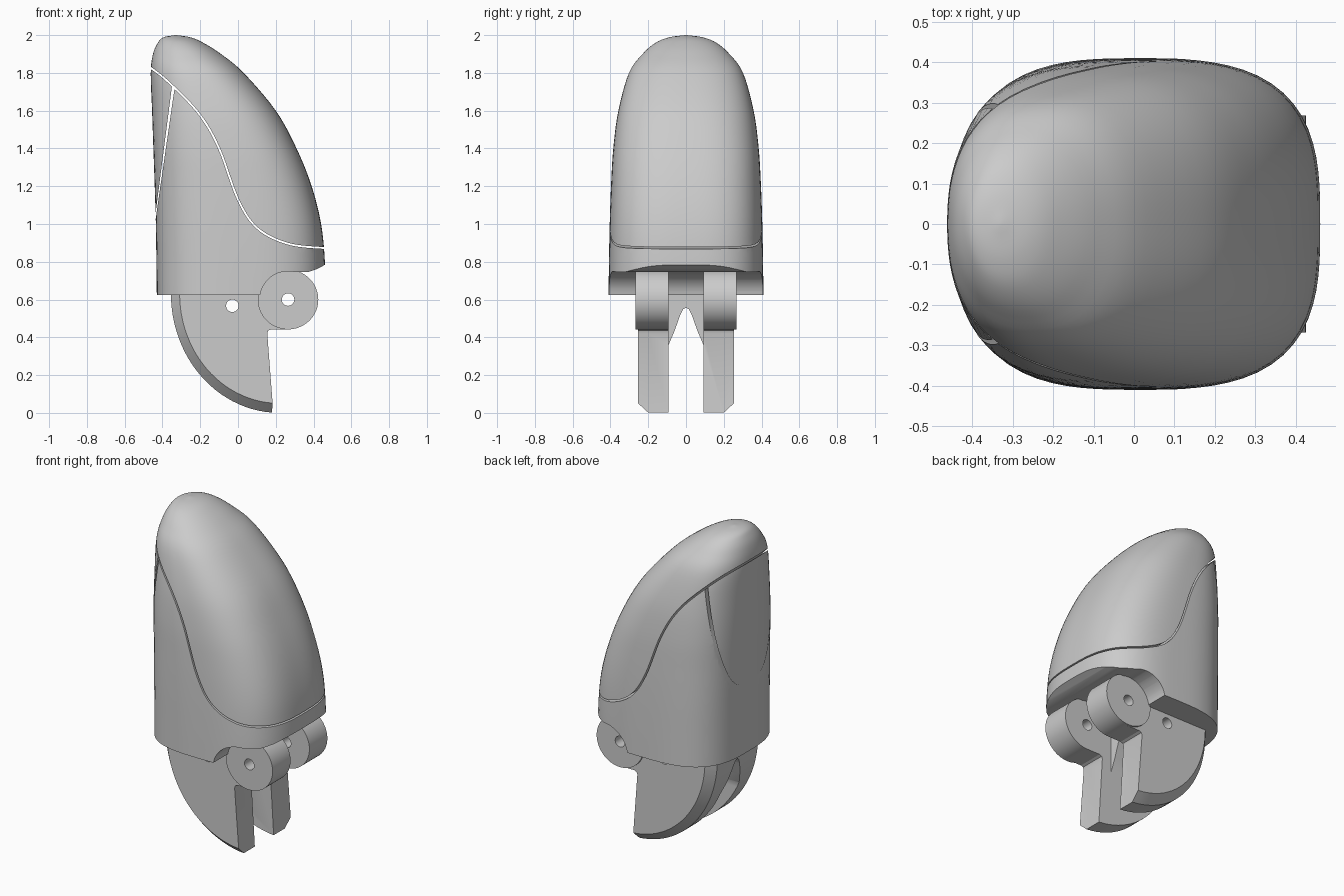
import bpy, bmesh
from math import sin, cos, radians, pi
from mathutils import Vector

cube = bpy.data.objects.get("Cube")
if cube:
    bpy.data.objects.remove(cube, do_unlink=True)

grey = bpy.data.materials.new("plain grey")
grey.use_nodes = True
COLOUR = (0.6, 0.6, 0.6, 1)
grey.diffuse_color = COLOUR
grey.node_tree.nodes["Principled BSDF"].inputs["Base Color"].default_value = COLOUR


def loft(name, rings):
    """Skin a list of equal-length closed rings and cap both ends."""
    bm = bmesh.new()
    loops = [[bm.verts.new(p) for p in ring] for ring in rings]
    n = len(loops[0])
    for a, b in zip(loops, loops[1:]):
        for i in range(n):
            j = (i + 1) % n
            bm.faces.new((a[i], a[j], b[j], b[i]))
    bm.faces.new(loops[0][::-1])
    bm.faces.new(loops[-1])
    bmesh.ops.recalc_face_normals(bm, faces=bm.faces)
    mesh = bpy.data.meshes.new(name)
    bm.to_mesh(mesh)
    bm.free()
    obj = bpy.data.objects.new(name, mesh)
    bpy.context.collection.objects.link(obj)
    mesh.materials.append(grey)
    return obj


def prism_y(name, pts, y0=-1, y1=1):
    return loft(name, [[(x, y, z) for x, z in pts] for y in (y0, y1)])


def prism_x(name, pts, x0=-1, x1=1):
    return loft(name, [[(x, y, z) for y, z in pts] for x in (x0, x1)])


def arc(cx, cz, rx, rz, a0, a1, n):
    return [(cx + rx * cos(radians(a0 + (a1 - a0) * i / n)),
             cz + rz * sin(radians(a0 + (a1 - a0) * i / n))) for i in range(n + 1)]


def spline(pts, steps):
    """Catmull-Rom curve through points of any dimension."""
    pts = [Vector(p) for p in pts]
    pts = [2 * pts[0] - pts[1]] + pts + [2 * pts[-1] - pts[-2]]
    out = []
    for p0, p1, p2, p3 in zip(pts, pts[1:], pts[2:], pts[3:]):
        for s in range(steps):
            t = s / steps
            out.append(0.5 * (2 * p1 + (p2 - p0) * t + (2 * p0 - 5 * p1 + 4 * p2 - p3) * t * t
                              + (3 * p1 - p0 - 3 * p2 + p3) * t ** 3))
    return out + [pts[-2]]


def cut(obj, *cutters):
    bpy.context.view_layer.objects.active = obj
    for c in cutters:
        m = obj.modifiers.new("cut", 'BOOLEAN')
        m.operation, m.solver, m.object = 'DIFFERENCE', 'EXACT', c
        bpy.ops.object.modifier_apply(modifier=m.name)


def smooth(obj, angle=35):
    bpy.ops.object.select_all(action='DESELECT')
    obj.select_set(True)
    bpy.context.view_layer.objects.active = obj
    bpy.ops.object.shade_smooth_by_angle(angle=radians(angle))


# Fingertip body: left x, right x, half width, corner squareness, height
stations = [(-.43, .46, .41, 3, .625), (-.432, .46, .408, 3, .8), (-.435, .44, .404, 3, 1),
            (-.441, .39, .397, 2.9, 1.2), (-.448, .31, .385, 2.8, 1.4),
            (-.455, .2, .358, 2.6, 1.6), (-.462, .03, .302, 2.4, 1.8),
            (-.45, -.09, .23, 2.2, 1.9), (-.424, -.185, .16, 2.1, 1.96),
            (-.395, -.25, .09, 2, 1.988), (-.335, -.325, .006, 2, 2)]


def section(s, n=80):
    xl, xr, w, power, z = s
    ring = []
    for i in range(n):
        c, d = cos(2 * pi * i / n), sin(2 * pi * i / n)
        r = (abs(c) ** power + abs(d) ** power) ** (-1 / power)
        ring.append(((xl + xr) / 2 + (xr - xl) / 2 * r * c, w * r * d, z))
    return ring


body = loft("fingertip_shell", [section(s) for s in spline(stations, 5)])

# Seam between pad and shell, nail seam, and hinge clearance
seam = spline([(-.6, 1.9), (-.46, 1.825), (-.34, 1.725), (-.2, 1.575), (-.1, 1.4), (0, 1.13),
               (.1, .98), (.25, .9), (.42, .875), (.6, .875)], 6)
upper, lower = [], []
for i, p in enumerate(seam):
    d = seam[min(i + 1, len(seam) - 1)] - seam[max(i - 1, 0)]
    side = Vector((-d.y, d.x)).normalized() * .005
    upper.append(p + side)
    lower.append(p - side)
seam_cutter = prism_y("seam_cutter", upper + lower[::-1])
nail_cutter = prism_y("nail_cutter", [(-.349, 1.735), (-.335, 1.725), (-.447, .95), (-.45, .95)])
HX, HZ = .265, .6
clearance = prism_y("clearance_cutter", [(.115, .5)] + arc(HX, HZ, .15, .15, 180, 75, 12)
                    + [(.37, .745), (.42, .762), (.6, .86), (.6, .5)])
cut(body, clearance, seam_cutter, nail_cutter)

# Knuckle bracket: curved back with bevelled outer sides
def bracket_ring(y, scale):
    back = arc(.22, .63, .575 * scale, .63 * scale, 180, 266, 24)
    front = [(.155, .42), (.16, .435), (.175, .442), (HX, .442), (HX, HZ), (.1, .66)]
    return [(x, y, z) for x, z in back + front + [(.22 - .575 * scale, .66)]]


bracket = loft("knuckle_bracket", [bracket_ring(y, s) for y, s in
                                   ((-.255, .92), (-.2, 1), (.2, 1), (.255, .92))])
slot_side = [(.092, -.1), (.092, .36), (.06, .435), (.03, .52), (.014, .55)]
slot = prism_x("slot_cutter", slot_side + [(0, .557)] + [(-y, z) for y, z in slot_side[::-1]])
gap = prism_x("gap_cutter", [(-.092, .3), (.092, .3), (.092, .8), (-.092, .8)], .09, .6)
hinge_hole = prism_y("hinge_hole_cutter", arc(HX, HZ, .033, .033, 0, 350, 35))
pin_hole = prism_y("pin_hole_cutter", arc(-.03, .567, .033, .033, 0, 350, 35))
cut(bracket, slot, gap, hinge_hole, pin_hole)
smooth(bracket, 25)

# Hinge lugs
for side, label in ((1, "back"), (-1, "front")):
    lug = prism_y("hinge_lug_" + label, arc(HX, HZ, .16, .158, 0, 355, 71), side * .0925, side * .268)
    cut(lug, hinge_hole)
    smooth(lug)

for c in (seam_cutter, nail_cutter, clearance, slot, gap, hinge_hole, pin_hole):
    bpy.data.objects.remove(c, do_unlink=True)

# Split the body into shell, pad and nail
smooth(body)
bpy.ops.object.mode_set(mode='EDIT')
bpy.ops.mesh.select_all(action='SELECT')
bpy.ops.mesh.separate(type='LOOSE')
bpy.ops.object.mode_set(mode='OBJECT')
for part in bpy.context.selected_objects:
    zs = [v.co.z for v in part.data.vertices]
    part.name = ("finger_pad" if max(zs) > 1.95 else
                 "fingertip_shell" if min(zs) < .7 else "fingernail")
